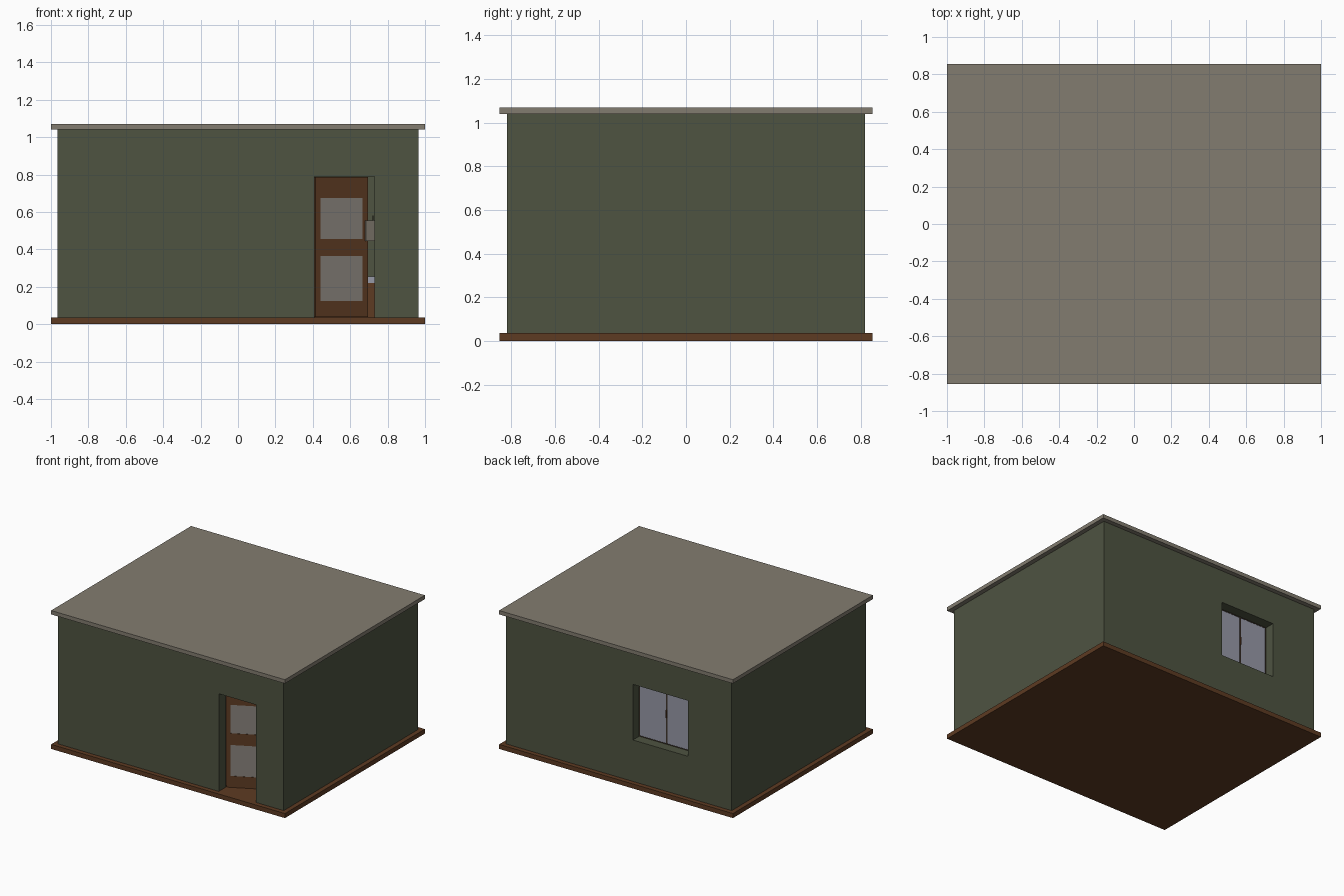
import bpy, math
from mathutils import Matrix, Vector

if "Cube" in bpy.data.objects:
    bpy.data.objects.remove(bpy.data.objects["Cube"])


def material(name, rgb):
    m = bpy.data.materials.new(name)
    m.diffuse_color = (*rgb, 1)
    m.use_nodes = True
    m.node_tree.nodes["Principled BSDF"].inputs["Base Color"].default_value = m.diffuse_color
    return m


GREEN = material("wall green", (0.077, 0.087, 0.053))
BROWN = material("wood brown", (0.110, 0.043, 0.016))
STONE = material("roof grey", (0.226, 0.203, 0.162))
PALE = material("pale blue glass", (0.31, 0.32, 0.39))
GLASS = material("door glass grey", (0.24, 0.22, 0.195))
DARK = material("dark frame", (0.05, 0.035, 0.025))


def box(name, x, y, z, mat=None, matrix=None):
    """Box between (min, max) pairs, optionally moved by a matrix."""
    verts = [Vector((a, b, c)) for a in x for b in y for c in z]
    faces = [(0, 1, 3, 2), (4, 6, 7, 5), (0, 4, 5, 1),
             (2, 3, 7, 6), (0, 2, 6, 4), (1, 5, 7, 3)]
    mesh = bpy.data.meshes.new(name)
    mesh.from_pydata(verts, [], faces)
    ob = bpy.data.objects.new(name, mesh)
    bpy.context.collection.objects.link(ob)
    if mat:
        mesh.materials.append(mat)
    if matrix:
        ob.matrix_world = matrix
    return ob


def cut(target, cutter):
    """Subtract the cutter, then remove it."""
    cutter.hide_render = True
    mod = target.modifiers.new("cut", 'BOOLEAN')
    mod.operation = 'DIFFERENCE'
    mod.solver = 'EXACT'
    mod.object = cutter
    bpy.context.view_layer.objects.active = target
    bpy.ops.object.modifier_apply(modifier=mod.name)
    bpy.data.objects.remove(cutter)


F, C = 0.035, 1.04            # floor top, ceiling
WX, WY, T = 0.965, 0.82, 0.085  # wall half sizes and thickness

# floor and roof slabs
box("floor_slab", (-1, 1), (-0.855, 0.855), (0, F), BROWN)
box("roof_slab", (-1, 1), (-0.855, 0.855), (C, 1.07), STONE)

# hollow walls with door and window openings
walls = box("walls", (-WX, WX), (-WY, WY), (F, C), GREEN)
cut(walls, box("room_cutter", (-WX + T, WX - T), (-WY + T, WY - T), (-0.1, 1.2)))
cut(walls, box("door_cutter", (0.41, 0.73), (-1, -0.7), (-0.1, 0.79)))
cut(walls, box("window_cutter", (-0.59, -0.12), (0.7, 1), (0.355, 0.785)))

# door standing ajar, hinged on the left and swung into the room
D = Matrix.Translation((0.415, -WY + T, 0)) @ Matrix.Rotation(math.radians(27), 4, 'Z')
DT = (0, 0.02)
box("door_hinge_stile", (0, 0.028), DT, (0.037, 0.788), BROWN, D)
box("door_latch_stile", (0.281, 0.315), DT, (0.037, 0.788), BROWN, D)
for name, z in (("bottom", (0.037, 0.125)), ("middle", (0.365, 0.455)), ("top", (0.675, 0.788))):
    box(f"door_{name}_rail", (0.028, 0.281), DT, z, BROWN, D)
for name, z in (("lower", (0.125, 0.365)), ("upper", (0.455, 0.675))):
    box(f"door_{name}_glass", (0.028, 0.281), (0.002, 0.018), z, GLASS, D)
# plate hanging at the latch side
box("door_handle_plate", (0.297, 0.362), (-0.009, 0), (0.445, 0.555), STONE, D)
box("plate_hook", (0.341, 0.345), (-0.006, -0.002), (0.555, 0.58), DARK, D)

# two-leaf window set at the inner side of the opening
WZ = (0.355, 0.785)
y0, y1 = WY - T - 0.005, WY - T + 0.008
for side, x in (("left", (-0.59, -0.355)), ("right", (-0.355, -0.12))):
    e = 0.006
    box(f"window_{side}_pane", (x[0] + e, x[1] - e), (y0 + 0.002, y1 - 0.002),
        (WZ[0] + e, WZ[1] - e), PALE)
    for i, fx in enumerate(((x[0], x[0] + e), (x[1] - e, x[1]))):
        box(f"window_{side}_stile_{i}", fx, (y0, y1), WZ, DARK)
    for i, fz in enumerate(((WZ[0], WZ[0] + e), (WZ[1] - e, WZ[1]))):
        box(f"window_{side}_rail_{i}", (x[0] + e, x[1] - e), (y0, y1), fz, DARK)
box("window_handle", (-0.359, -0.351), (y1, y1 + 0.006), (0.56, 0.62), BROWN)

# bed glimpsed through the open door
box("bed_base", (0.4, 0.875), (-0.1, 0.73), (F, 0.22), BROWN)
box("bed_mattress", (0.41, 0.87), (-0.1, 0.725), (0.22, 0.255), PALE)
